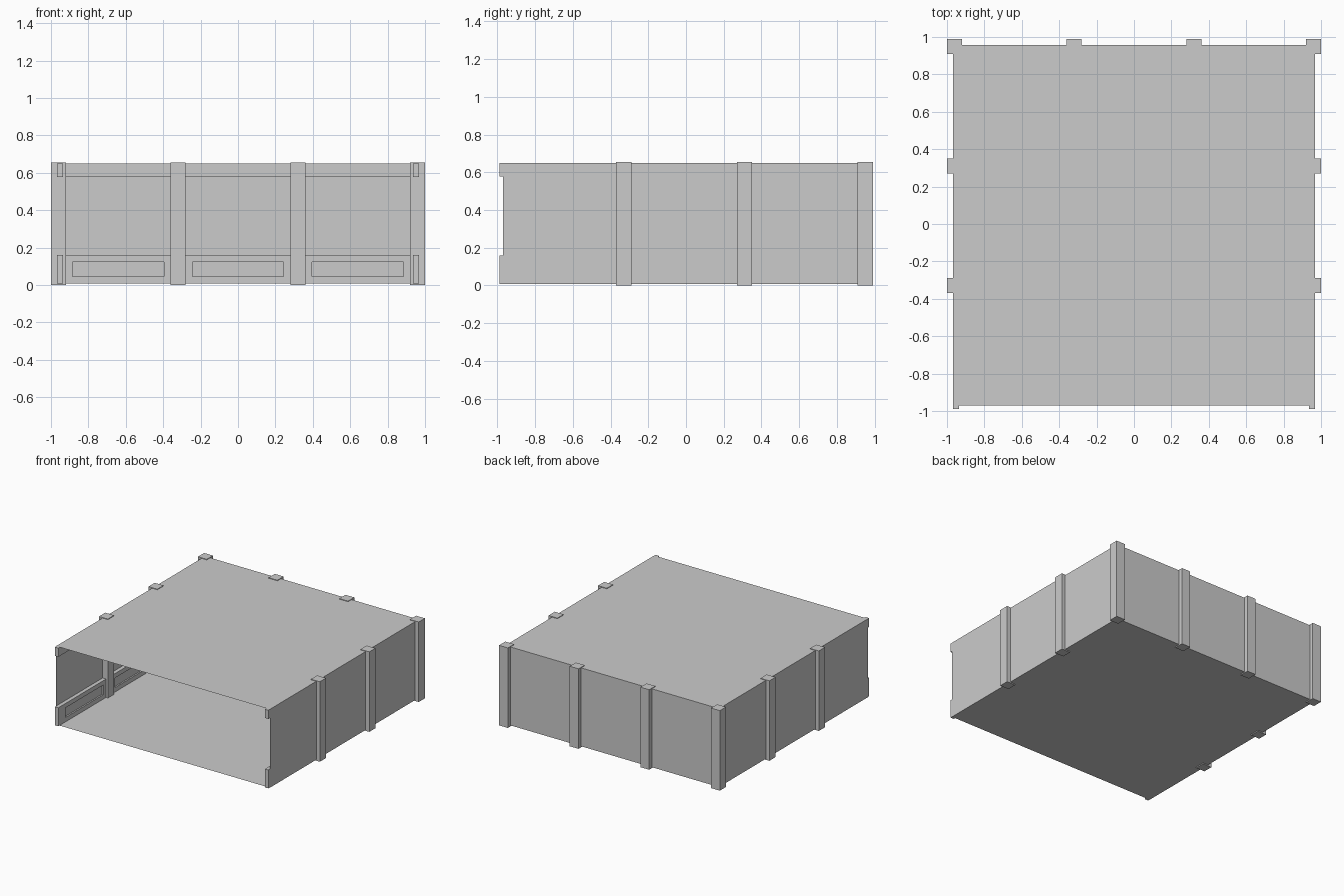
import bpy, bmesh
from math import pi
from mathutils import Matrix, Vector

if "Cube" in bpy.data.objects:
    bpy.data.objects.remove(bpy.data.objects["Cube"])

FLOOR, CEIL = 0.008, 0.65
WX, WY0, WY1 = 0.968, -0.971, 0.956      # wall planes
TRIM = 0.031                             # trim thickness


def finish(name, bm, mirror=False):
    me = bpy.data.meshes.new(name)
    bm.to_mesh(me)
    bm.free()
    ob = bpy.data.objects.new(name, me)
    bpy.context.collection.objects.link(ob)
    if mirror:
        ob.modifiers.new("Mirror", 'MIRROR').use_axis = (True, False, False)
    return ob


def box_bm(lo, hi):
    bm = bmesh.new()
    lo, hi = Vector(lo), Vector(hi)
    size = hi - lo
    m = Matrix.Translation((lo + hi) / 2) @ Matrix.Diagonal((*size, 1))
    bmesh.ops.create_cube(bm, size=1, matrix=m)
    return bm


def face_towards(bm, d):
    return max(bm.faces, key=lambda f: f.normal.dot(Vector(d)))


# Room shell: thin floor, ceiling and three walls, open at the front
bm = box_bm((-WX, WY0, FLOOR), (WX, WY1, CEIL))
bm.normal_update()
bmesh.ops.delete(bm, geom=[face_towards(bm, (0, -1, 0))], context='FACES')
finish("room_shell", bm)

# Pillars straddling the walls
for name, x, y in [("corner_pillar", 0.96, 0.95), ("side_pillar_rear", 0.96, 0.31),
                   ("side_pillar_front", 0.96, -0.33), ("back_pillar", 0.32, 0.95)]:
    finish(name, box_bm((x - .04, y - .04, 0), (x + .04, y + .04, 0.655)), True)

# Upper trim along the walls
finish("side_cornice", box_bm((WX - TRIM - .001, -0.988, 0.577),
                              (WX - .001, 0.95, CEIL - .001)), True)
finish("back_cornice", box_bm((-0.95, WY1 - TRIM - .001, 0.577),
                              (0.95, WY1 - .001, CEIL - .001)))


# Baseboard for one bay, with a sunken panel in its room-facing side
def baseboard(name, centre, side):
    bm = box_bm((-0.28, 0, FLOOR + .001), (0.28, TRIM, 0.16))
    bm.normal_update()
    face = face_towards(bm, (0, -1, 0))
    bmesh.ops.inset_region(bm, faces=[face], thickness=0.036, use_even_offset=True)
    panel = bmesh.ops.extrude_face_region(bm, geom=[face])
    verts = [v for v in panel["geom"] if isinstance(v, bmesh.types.BMVert)]
    bmesh.ops.translate(bm, verts=verts, vec=(0, 0.012, 0))
    if face.is_valid:
        bmesh.ops.delete(bm, geom=[face], context='FACES_ONLY')
    if side:
        place = (Matrix.Translation((-WX + TRIM + .001, centre, 0))
                 @ Matrix.Rotation(pi / 2, 4, 'Z'))
    else:
        place = Matrix.Translation((centre, WY1 - TRIM - .001, 0))
    bmesh.ops.transform(bm, matrix=place, verts=bm.verts)
    # The front bay runs on to the open end of the wall
    for v in bm.verts:
        if v.co.y < -0.92:
            v.co.y = -0.988
    bmesh.ops.recalc_face_normals(bm, faces=bm.faces)
    finish(name, bm, side)


for c in (-0.64, 0, 0.64):
    baseboard("back_baseboard", c, False)
    baseboard("side_baseboard", c - 0.01, True)
